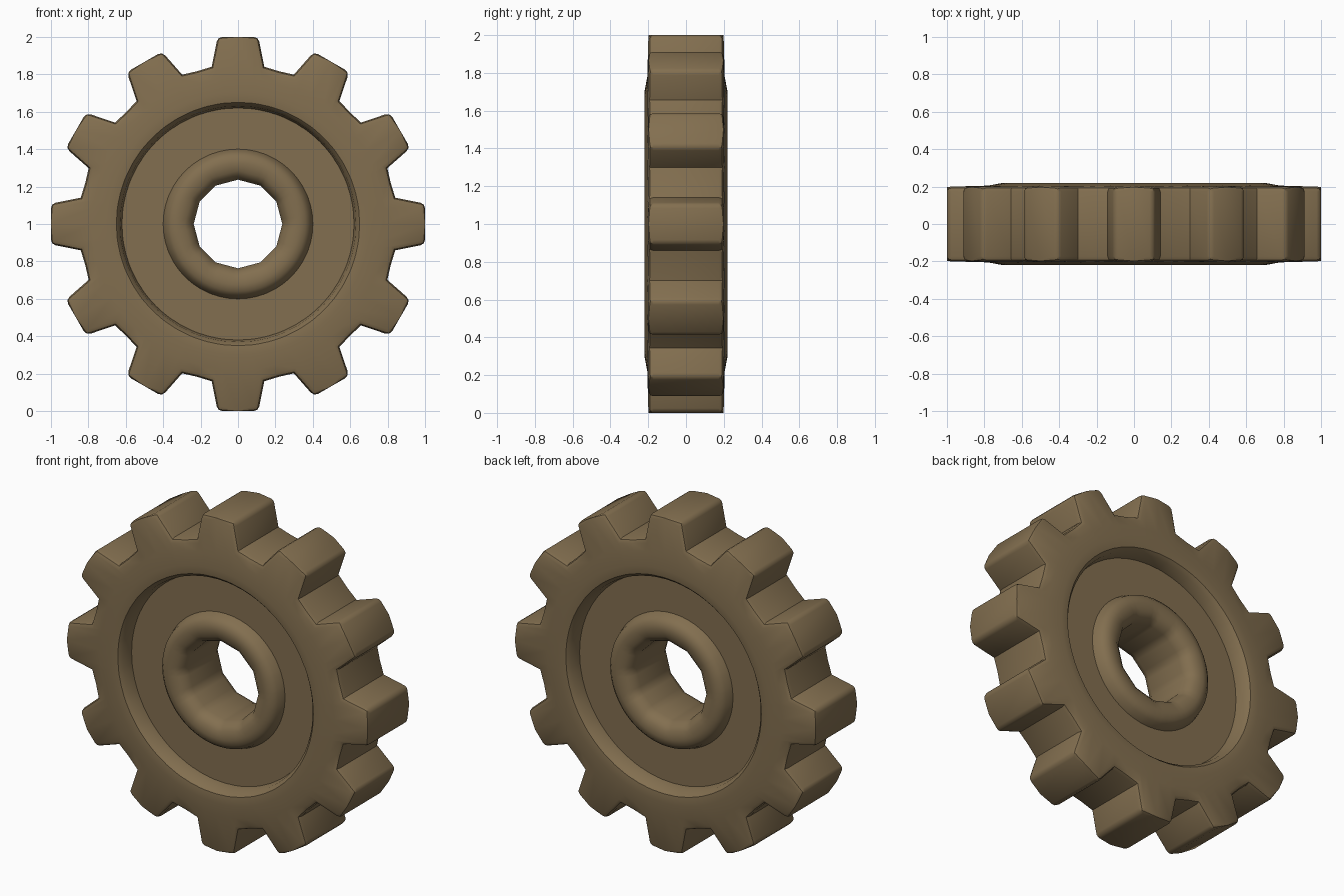
import bpy, bmesh
from math import radians, degrees, cos, sin

if "Cube" in bpy.data.objects:
    bpy.data.objects.remove(bpy.data.objects["Cube"], do_unlink=True)

TEETH = 12
PITCH = 360 / TEETH
# One tooth: (angle from its centre, outline radius)
TOOTH = [(-9.5, 0.852), (-6.2, 1.006), (0, 1.0), (6.2, 1.006), (9.5, 0.852), (15, 0.845)]
COLUMNS = [(t * PITCH + a, r) for t in range(TEETH) for a, r in TOOTH]

brown = bpy.data.materials.new("worn brown metal")
brown.use_nodes = True
colour = (0.225, 0.158, 0.079, 1)
brown.diffuse_color = colour
bsdf = brown.node_tree.nodes["Principled BSDF"]
bsdf.inputs["Base Color"].default_value = colour
bsdf.inputs["Roughness"].default_value = 0.8


def outline(angle, radius):
    """Toothed edge."""
    return radius


def faceted(size):
    """Twelve-sided bore of the given radius."""
    def radius_at(angle, _):
        return size * cos(radians(15)) / cos(radians(angle % 30 - 15))
    return radius_at


def circle(size):
    return lambda angle, _: size


def sweep(name, rings, rounded=()):
    """Sweep rings of (radius function, y) round the axle; bevel the rounded rings."""
    bm = bmesh.new()
    grid = [[bm.verts.new((f(a, r) * cos(radians(a)), y, 1 + f(a, r) * sin(radians(a))))
             for a, r in COLUMNS] for f, y in rings]
    n = len(COLUMNS)
    for lower, upper in zip(grid, grid[1:]):
        for j in range(n):
            k = (j + 1) % n
            bm.faces.new((lower[j], upper[j], upper[k], lower[k]))
    if rounded:
        edges = [bm.edges.get((grid[i][j], grid[i][(j + 1) % n])) for i in rounded for j in range(n)]
        # Tip corners running across each tooth
        first, last = rounded
        edges += [bm.edges.get((grid[first][j], grid[last][j]))
                  for j in range(n) if COLUMNS[j][1] > 1]
        bmesh.ops.bevel(bm, geom=edges, offset=0.025, segments=2, profile=0.5,
                        affect='EDGES', clamp_overlap=True)
    mesh = bpy.data.meshes.new(name)
    bm.to_mesh(mesh)
    bm.free()
    mesh.materials.append(brown)
    obj = bpy.data.objects.new(name, mesh)
    bpy.context.collection.objects.link(obj)
    bpy.ops.object.select_all(action='DESELECT')
    obj.select_set(True)
    bpy.context.view_layer.objects.active = obj
    bpy.ops.object.shade_smooth_by_angle(angle=radians(38))
    return obj


def both_sides(front):
    """Add the mirrored back half of a profile."""
    return front + [(f, -y) for f, y in reversed(front)]


WEB = 0.125

# Toothed rim: raised collar round the recess, falling gently to the teeth
rim = [(circle(0.62), -WEB), (circle(0.63), -0.19), (circle(0.65), -0.213),
       (circle(0.7), -0.22), (circle(0.78), -0.205), (outline, -0.198)]
sweep("toothed_rim", both_sides(rim), rounded=(5, 6))

# Recessed web with a rounded hub ring and faceted bore
hub = [(circle(0.62), WEB), (circle(0.4), WEB), (circle(0.385), 0.17), (circle(0.36), 0.193),
       (circle(0.325), 0.2), (faceted(0.285), 0.193), (faceted(0.255), 0.17), (faceted(0.237), 0.13)]
sweep("hub_and_web", both_sides(hub))
